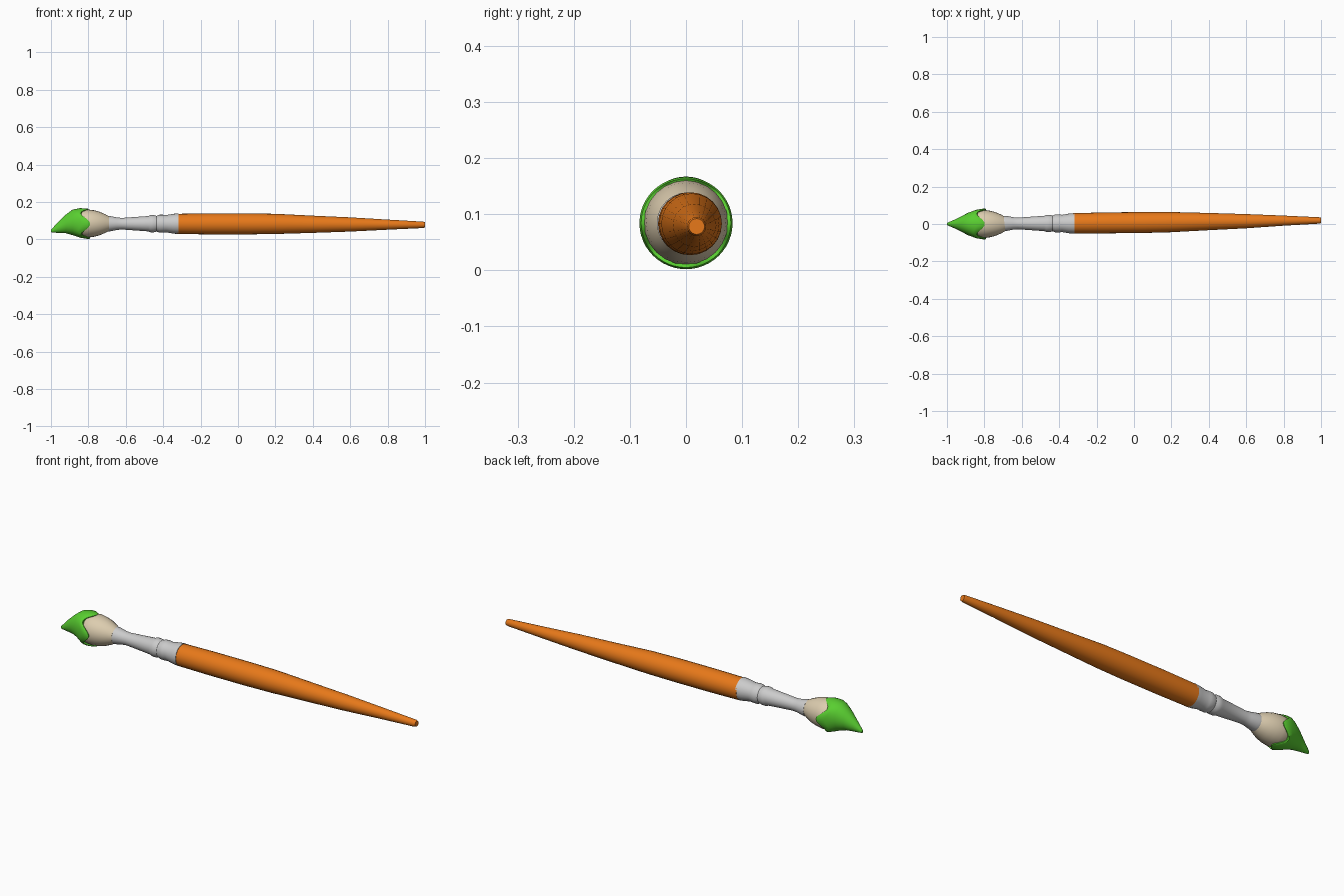
import bpy, bmesh
from math import sin, cos, pi, radians

SIDES = 24


def loft(name, sections, color=None, wave=None, angle=35):
    """Skin elliptical sections (x, centre y, centre z, radius y, radius z) along x."""
    bm = bmesh.new()
    rings = []
    for i, (x, cy, cz, ry, rz) in enumerate(sections):
        ring = []
        for k in range(SIDES * (2 if wave else 1)):
            a = 2 * pi * k / (SIDES * (2 if wave else 1))
            dx = wave(i, a) if wave else 0
            ring.append(bm.verts.new((x + dx, cy + ry * cos(a), cz + rz * sin(a))))
        rings.append(ring)
    for r0, r1 in zip(rings, rings[1:]):
        for k in range(len(r0)):
            j = (k + 1) % len(r0)
            bm.faces.new((r0[k], r0[j], r1[j], r1[k]))
    bm.faces.new(rings[0])
    bm.faces.new(rings[-1])
    bmesh.ops.recalc_face_normals(bm, faces=bm.faces)
    mesh = bpy.data.meshes.new(name)
    bm.to_mesh(mesh)
    bm.free()
    obj = bpy.data.objects.new(name, mesh)
    bpy.context.collection.objects.link(obj)
    if color:
        mat = bpy.data.materials.new(name + "_colour")
        mat.diffuse_color = (*color, 1)
        mesh.materials.append(mat)
    bpy.ops.object.select_all(action='DESELECT')
    bpy.context.view_layer.objects.active = obj
    obj.select_set(True)
    bpy.ops.object.shade_smooth_by_angle(angle=radians(angle))
    return obj


def round_sections(profile, cy, cz):
    return [(x, cy, cz, r, r) for x, r in profile]


# Wooden handle, drifting slightly sideways towards its thin end
loft("handle", [
    (-0.325, 0.004, 0.083, 0.054, 0.054),
    (-0.15, 0.006, 0.083, 0.056, 0.056),
    (0.05, 0.008, 0.083, 0.056, 0.056),
    (0.20, 0.010, 0.083, 0.054, 0.054),
    (0.40, 0.013, 0.081, 0.046, 0.046),
    (0.60, 0.015, 0.080, 0.038, 0.038),
    (0.80, 0.018, 0.079, 0.027, 0.027),
    (0.99, 0.019, 0.078, 0.017, 0.017),
    (1.00, 0.019, 0.078, 0.014, 0.014),
], (0.80, 0.19, 0.01))

# Metal ferrule with two crimped rings
loft("ferrule", round_sections([
    (-0.695, 0.041), (-0.685, 0.041), (-0.645, 0.033), (-0.62, 0.031),
    (-0.48, 0.041), (-0.468, 0.046), (-0.45, 0.046), (-0.435, 0.042),
    (-0.42, 0.048), (-0.40, 0.048), (-0.385, 0.046),
    (-0.345, 0.053), (-0.318, 0.055)], 0.003, 0.084))

# Bristle bulb
loft("bristles", round_sections([
    (-0.69, 0.039), (-0.71, 0.050), (-0.74, 0.063), (-0.77, 0.071),
    (-0.80, 0.075), (-0.83, 0.073), (-0.86, 0.060)], 0.0, 0.085),
    (0.72, 0.61, 0.43))


# Paint coat with a lobed rim that flows into the drooping tip
def paint_wave(i, a):
    fade = (1, 1, 0.9, 0.35, 0, 0, 0, 0, 0)[i]
    return fade * (0.022 * cos(4 * a) - 0.008 * max(0, sin(a)))


loft("paint", [
    (-0.815, 0, 0.085, 0.071, 0.071),
    (-0.812, 0, 0.084, 0.080, 0.079),
    (-0.820, 0, 0.084, 0.083, 0.082),
    (-0.850, 0, 0.088, 0.076, 0.079),
    (-0.885, 0, 0.091, 0.061, 0.068),
    (-0.920, 0, 0.083, 0.043, 0.050),
    (-0.960, 0, 0.065, 0.023, 0.030),
    (-0.993, 0, 0.048, 0.009, 0.011),
    (-1.000, 0, 0.045, 0.005, 0.006),
], (0.10, 0.62, 0.03), paint_wave, 50)
